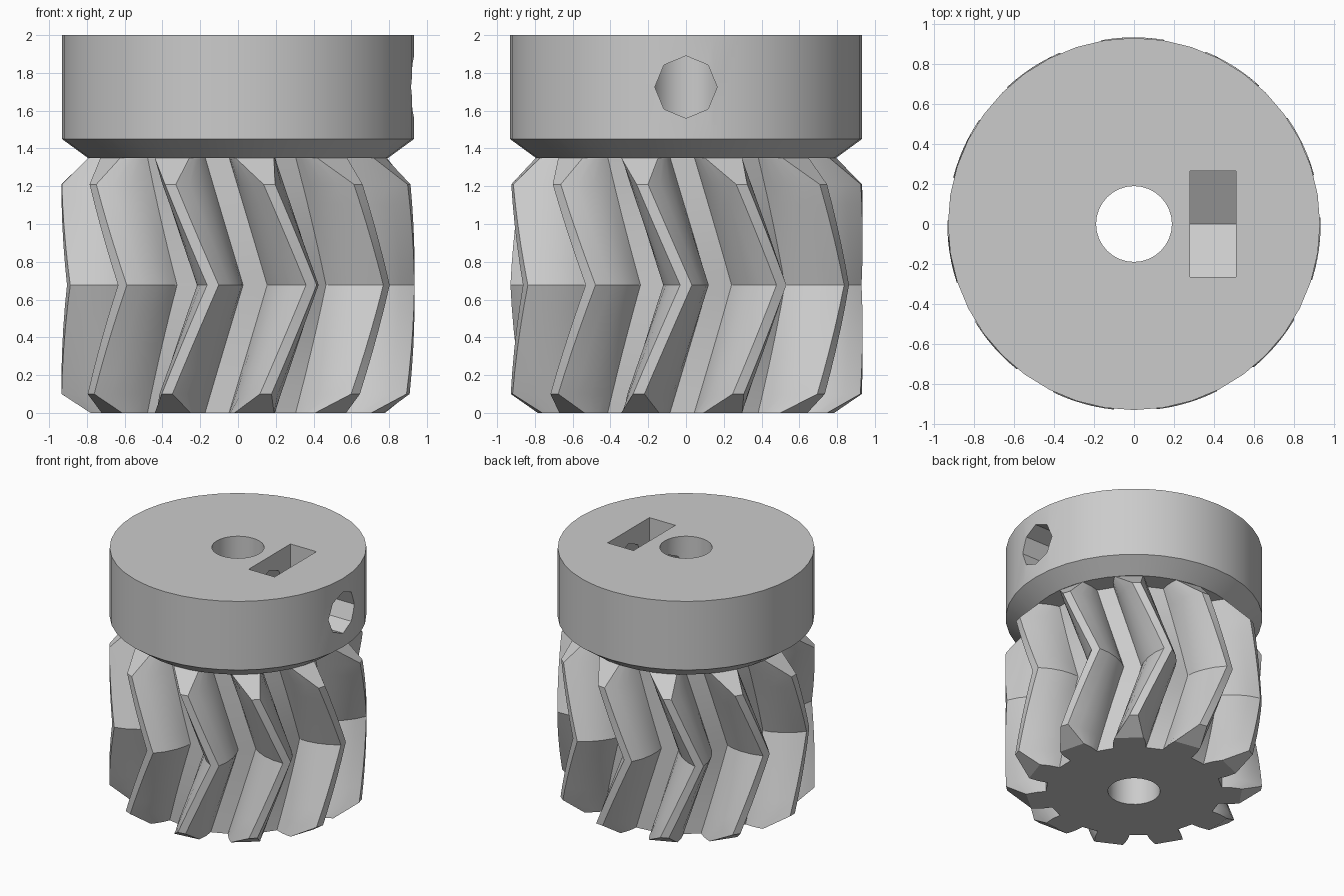
import bpy, bmesh, math

if "Cube" in bpy.data.objects:
    bpy.data.objects.remove(bpy.data.objects["Cube"])

TEETH = 11
ROOT, TIP = 0.64, 0.935
MID, GEAR_TOP = 0.677, 1.35
TWIST = 26.9                      # degrees of helix per unit of height
BORE, SCREW_Z = 0.19, 1.725

grey = bpy.data.materials.new("plain grey")
grey.use_nodes = True
grey.diffuse_color = (0.6, 0.6, 0.6, 1)
grey.node_tree.nodes["Principled BSDF"].inputs["Base Color"].default_value = (0.6, 0.6, 0.6, 1)


def loft(name, rings):
    """Skin equal-length closed rings and cap both ends."""
    bm = bmesh.new()
    rows = [[bm.verts.new(p) for p in ring] for ring in rings]
    n = len(rows[0])
    for a, b in zip(rows, rows[1:]):
        for i in range(n):
            j = (i + 1) % n
            bm.faces.new((a[i], a[j], b[j], b[i]))
    bm.faces.new(rows[0])
    bm.faces.new(rows[-1])
    bmesh.ops.recalc_face_normals(bm, faces=bm.faces)
    mesh = bpy.data.meshes.new(name)
    bm.to_mesh(mesh)
    bm.free()
    mesh.materials.append(grey)
    obj = bpy.data.objects.new(name, mesh)
    bpy.context.collection.objects.link(obj)
    return obj


def circle(r, z, n):
    return [(r * math.cos(math.tau * i / n), r * math.sin(math.tau * i / n), z) for i in range(n)]


def prism_x(name, outline, x0, x1):
    """Extrude a (y, z) outline along x."""
    return loft(name, [[(x, y, z) for y, z in outline] for x in (x0, x1)])


def cut(obj, cutters):
    bpy.context.view_layer.objects.active = obj
    for c in cutters:
        mod = obj.modifiers.new("cut", "BOOLEAN")
        mod.operation, mod.solver, mod.object = "DIFFERENCE", "EXACT", c
        bpy.ops.object.modifier_apply(modifier=mod.name)


# Tooth half-angle in degrees at increasing radius
PROFILE = [(ROOT, 10.6), (0.70, 9.9), (0.78, 7.9), (0.86, 5.2), (TIP, 1.9)]


def half_angle(r):
    for (r0, a0), (r1, a1) in zip(PROFILE, PROFILE[1:]):
        if r <= r1 + 1e-6:
            return a0 + (a1 - a0) * (r - r0) / (r1 - r0)
    return PROFILE[-1][1]


def gear_ring(z, rmax):
    """One gear section, tooth height limited to rmax."""
    radii = [ROOT + (rmax - ROOT) * (r - ROOT) / (TIP - ROOT) for r, _ in PROFILE]
    side = [(r, half_angle(r)) for r in radii]
    tooth = [(r, -a) for r, a in side] + side[::-1]
    ring = []
    for k in range(TEETH):
        centre = 360 * k / TEETH - TWIST * abs(z - MID)
        for r, a in tooth:
            t = math.radians(centre + a)
            ring.append((r * math.cos(t), r * math.sin(t), z))
    return ring


# Herringbone gear with chamfered tooth ends
low, high, steps = 0.1, 1.21, 5
levels = [low + (MID - low) * i / steps for i in range(steps)]
levels += [MID + (high - MID) * i / steps for i in range(steps + 1)]
gear = loft("herringbone_gear",
            [gear_ring(0, 0.785)] + [gear_ring(z, TIP) for z in levels] + [gear_ring(GEAR_TOP, 0.795)])

# Clamping collar with tapered underside
collar = loft("collar", [circle(0.795, GEAR_TOP, 40), circle(0.932, 1.45, 40), circle(0.932, 2, 40)])

# Shaft bore, screw hole and nut pocket
bore = loft("bore_cutter", [circle(BORE, -0.2, 32), circle(BORE, 2.2, 32)])
octagon = [(y, SCREW_Z + z) for y, z, _ in circle(0.165, 0, 8)]
screw = prism_x("screw_cutter", octagon, 0.05, 1.1)
w = 0.265
pocket_outline = [(-w, 2.1), (-w, SCREW_Z - w * 0.577), (0, SCREW_Z - w * 1.155),
                  (w, SCREW_Z - w * 0.577), (w, 2.1)]
pocket = prism_x("pocket_cutter", pocket_outline, 0.28, 0.51)

cut(gear, [bore])
cut(collar, [bore, screw, pocket])
for c in (bore, screw, pocket):
    bpy.data.objects.remove(c)

# Smooth the curved walls, keep edges crisp
bpy.ops.object.select_all(action="DESELECT")
for obj in (gear, collar):
    obj.select_set(True)
bpy.context.view_layer.objects.active = gear
bpy.ops.object.shade_smooth_by_angle(angle=math.radians(22))
